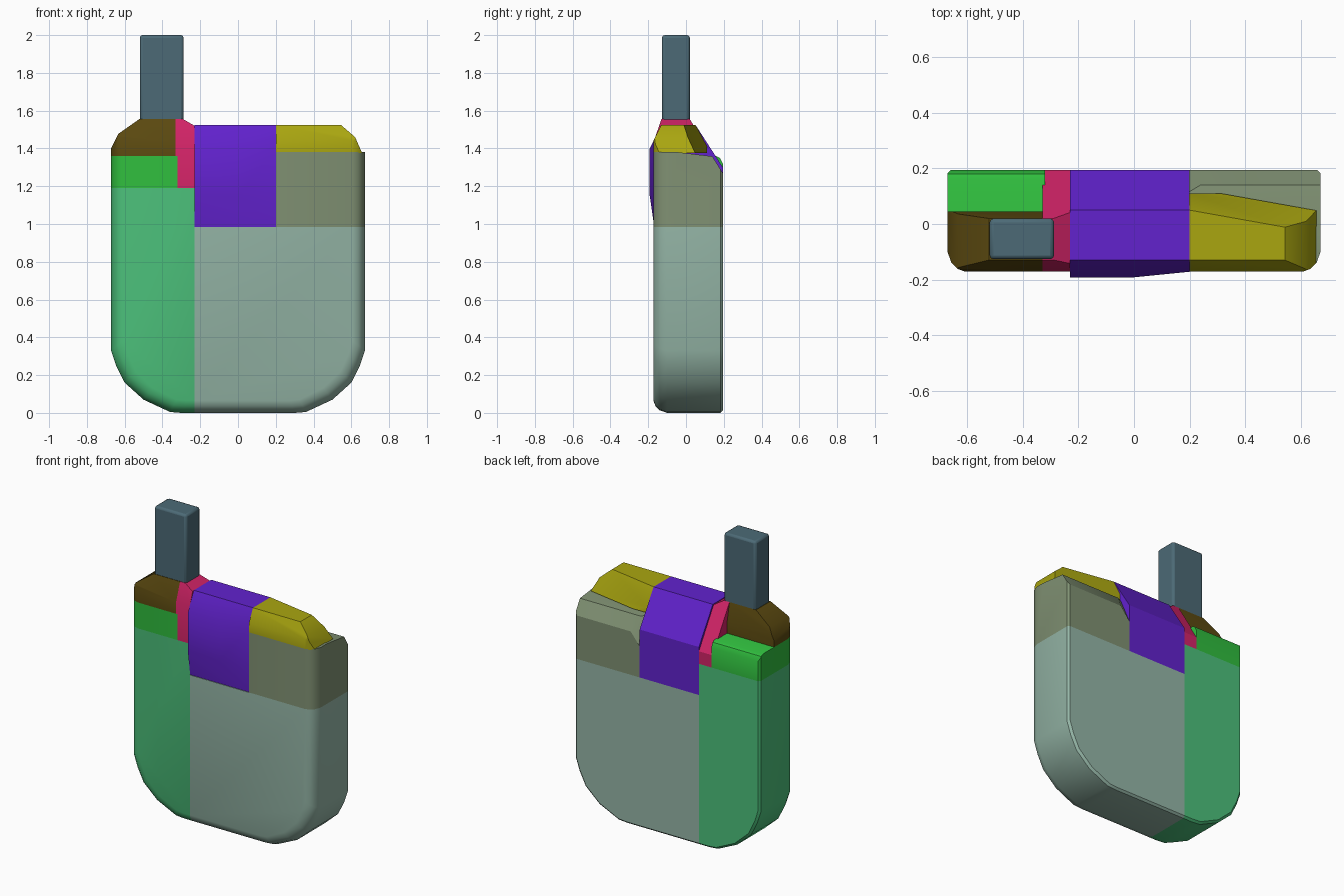
import bpy, bmesh, math
from mathutils import Vector

cube = bpy.data.objects.get("Cube")
if cube:
    bpy.data.objects.remove(cube, do_unlink=True)


def material(name, rgb):
    linear = [(c / 255 / 12.92) if c < 11 else ((c / 255 + 0.055) / 1.055) ** 2.4 for c in rgb]
    mat = bpy.data.materials.new(name)
    mat.use_nodes = True
    mat.diffuse_color = (*linear, 1)
    mat.node_tree.nodes["Principled BSDF"].inputs["Base Color"].default_value = (*linear, 1)
    return mat


def carve(name, mat, points, cuts=()):
    """Convex solid around the points, trimmed by (point, outward normal) planes."""
    bm = bmesh.new()
    for p in points:
        bm.verts.new(p)
    hull = bmesh.ops.convex_hull(bm, input=bm.verts[:])
    loose = {g for g in hull["geom_interior"] + hull["geom_unused"] if isinstance(g, bmesh.types.BMVert)}
    bmesh.ops.delete(bm, geom=list(loose), context="VERTS")
    for point, normal in cuts:
        bmesh.ops.bisect_plane(bm, geom=bm.verts[:] + bm.edges[:] + bm.faces[:], dist=1e-5,
                               plane_co=point, plane_no=Vector(normal).normalized(), clear_outer=True)
        bmesh.ops.holes_fill(bm, edges=[e for e in bm.edges if e.is_boundary], sides=0)
    bmesh.ops.dissolve_limit(bm, angle_limit=0.01, verts=bm.verts[:], edges=bm.edges[:])
    bmesh.ops.recalc_face_normals(bm, faces=bm.faces[:])
    mesh = bpy.data.meshes.new(name)
    bm.to_mesh(mesh)
    bm.free()
    mesh.materials.append(mat)
    obj = bpy.data.objects.new(name, mesh)
    bpy.context.collection.objects.link(obj)
    return obj


def above(z):
    return ((0, 0, z), (0, 0, -1))


def below(z):
    return ((0, 0, z), (0, 0, 1))


def right_of(x):
    return ((x, 0, 0), (1, 0, 0))


def left_of(x):
    return ((x, 0, 0), (-1, 0, 0))


# Rounded case outline, softened at the front and nearly sharp at the back
W, TOP = 0.672, 1.7
half = [(W, TOP), (W, 0.33), (0.645, 0.25), (0.6, 0.16), (0.5, 0.07), (0.36, 0.005), (0.3, 0)]
layers = [(0.195, 0.012), (0.182, 0), (-0.10, 0), (-0.14, 0.014), (-0.162, 0.036), (-0.172, 0.065)]
case = [(s * x * (W - i) / W, y, i + z * (TOP - i) / TOP)
        for y, i in layers for x, z in half for s in (-1, 1)]

front_slope = ((0, -0.13, 1.555), (0, -0.115, 0.04))
parts = []

# Lower case
parts.append(carve("case_main", material("pale sage", (149, 182, 167)), case,
                   [left_of(-0.23), below(0.985)]))
parts.append(carve("case_side", material("sea green", (76, 193, 123)), case,
                   [right_of(-0.23), below(1.19)]))

# Collar on the right with a rounded back edge
parts.append(carve("case_collar", material("bright green", (48, 190, 62)), case,
                   [right_of(-0.32), above(1.19), below(1.36),
                    ((0, 0.16, 1.36), (0, 0.5, 1)), ((0, 0.18, 1.35), (0, 1, 0.5))]))

# Shoulder on the left, sloped at the back and beside the middle panel
parts.append(carve("left_shoulder", material("olive grey", (128, 145, 115)), case,
                   [left_of(0.2), above(0.985), below(1.38),
                    ((0, 0, 1.375), (0, 0.12, 1)), ((0, 0.14, 1.358), (0, 0.08, 0.05)),
                    ((0.2, 0.11, 1.375), (-0.008, 0.014, 0.0064))]))

# Left cap
parts.append(carve("left_cap", material("mustard", (170, 166, 16)), case,
                   [left_of(0.2), above(1.375), below(1.525),
                    ((0, 0.11, 0), (0, 1, 0)), ((0.2, 0.05, 1.525), (0.1, 0.56, 0.3)),
                    ((0, -0.13, 1.525), (0, -0.08, 0.04)),
                    ((0.655, 0, 1.38), (0.08, 0, 0.035)), ((0.62, 0, 1.46), (0.06, 0, 0.07))]))

# Middle panel with a bulging front
panel = [(-0.168, 0.985), (-0.192, 1.15), (-0.192, 1.4), (-0.13, 1.525),
         (0.05, 1.525), (0.195, 1.3), (0.195, 0.985)]
parts.append(carve("middle_panel", material("violet", (98, 34, 206)),
                   [(x, max(y, front), z) for x, front in ((-0.23, -1), (0, -1), (0.2, -0.172))
                    for y, z in panel]))

# Narrow wedge between panel and right cap
parts.append(carve("wedge", material("raspberry", (212, 36, 104)), case,
                   [left_of(-0.33), right_of(-0.23), above(1.19), below(1.555), front_slope,
                    ((-0.29, 0, 1.555), (0.035, 0, 0.06)), ((0, 0.02, 1.555), (0, 0.275, 0.17))]))

# Right cap
parts.append(carve("right_cap", material("dark brown", (92, 74, 16)), case,
                   [right_of(-0.33), above(1.36), below(1.555), front_slope,
                    ((0, 0.045, 0), (0, 1, 0)), ((0, 0.02, 1.555), (0, 0.12, 0.025)),
                    ((-0.672, 0, 1.4), (-0.08, 0, 0.04)), ((-0.63, 0, 1.48), (-0.07, 0, 0.1))]))

# Aerial
aerial = carve("aerial", material("slate blue", (76, 106, 118)),
               [(x, y, z) for x in (-0.52, -0.288) for y in (-0.127, 0.02) for z in (1.5, 2.0)])
bevel = aerial.modifiers.new("soft_edges", "BEVEL")
bevel.width = 0.014
bevel.segments = 2
parts.append(aerial)

# Smooth the rounded edges, keep the others crisp
bpy.ops.object.select_all(action="DESELECT")
for obj in parts:
    obj.select_set(True)
bpy.context.view_layer.objects.active = aerial
bpy.ops.object.shade_smooth_by_angle(angle=math.radians(30))
